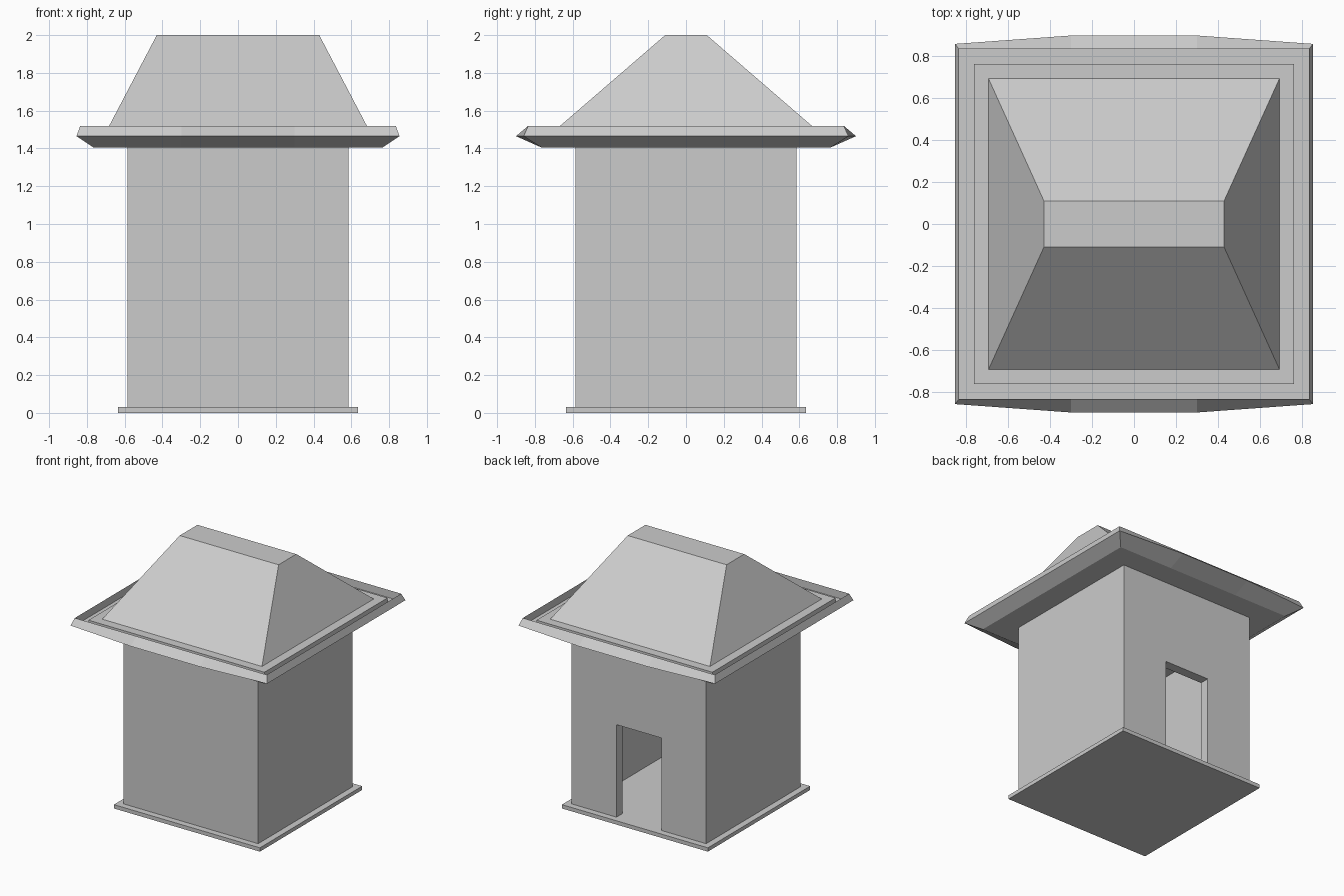
import bpy
import bmesh

if "Cube" in bpy.data.objects:
    bpy.data.objects.remove(bpy.data.objects["Cube"])


def loft(name, rings):
    """Skin equal-length closed rings of points and cap both ends."""
    bm = bmesh.new()
    loops = [[bm.verts.new(p) for p in ring] for ring in rings]
    n = len(loops[0])
    for a, b in zip(loops, loops[1:]):
        for i in range(n):
            j = (i + 1) % n
            bm.faces.new((a[i], a[j], b[j], b[i]))
    bm.faces.new(loops[0][::-1])
    bm.faces.new(loops[-1])
    bmesh.ops.recalc_face_normals(bm, faces=bm.faces)
    mesh = bpy.data.meshes.new(name)
    bm.to_mesh(mesh)
    bm.free()
    obj = bpy.data.objects.new(name, mesh)
    bpy.context.collection.objects.link(obj)
    return obj


def rect(x0, x1, y0, y1, z):
    return [(x0, y0, z), (x1, y0, z), (x1, y1, z), (x0, y1, z)]


def box(name, x0, x1, y0, y1, z0, z1):
    return loft(name, [rect(x0, x1, y0, y1, z0), rect(x0, x1, y0, y1, z1)])


def eave_ring(x, y, y_mid, z):
    """Rectangle whose front and back edges can bow outward."""
    half = [(-x, -y, z), (-0.3, -y_mid, z), (0.3, -y_mid, z), (x, -y, z)]
    return half + [(-px, -py, z) for px, py, _ in half]


def cut(target, cutter):
    """Subtract the cutter, then remove it."""
    mod = target.modifiers.new("cut", 'BOOLEAN')
    mod.operation = 'DIFFERENCE'
    mod.solver = 'EXACT'
    mod.object = cutter
    cutter.hide_render = True
    bpy.ops.object.select_all(action='DESELECT')
    bpy.context.view_layer.objects.active = target
    target.select_set(True)
    bpy.ops.object.modifier_apply(modifier=mod.name)
    bpy.data.objects.remove(cutter, do_unlink=True)


# Floor plate
P = 0.635
box("floor_plate", -P, P, -P, P, 0, 0.03)

# Hollow walls with a doorway in the back
W, R = 0.585, 0.51
walls = box("walls", -W, W, -W, W, 0.03, 1.41)
cut(walls, box("room_cutter", -R, R, -R, R, -0.1, 1.26))
cut(walls, box("door_cutter", -0.195, 0.195, 0.4, 0.7, -0.1, 0.757))

# Eave: flared underside, bowed lip, gutter and raised deck
eave_profile = [
    (0.765, 0.765, 0.765, 1.405),
    (0.855, 0.86, 0.90, 1.465),
    (0.835, 0.835, 0.835, 1.52),
    (0.835, 0.835, 0.835, 1.46),
    (0.765, 0.765, 0.765, 1.46),
    (0.765, 0.765, 0.765, 1.495),
]
loft("eave", [eave_ring(*p) for p in eave_profile])

# Hipped roof with a flat ridge
B = 0.695
loft("hipped_roof", [rect(-B, B, -B, B, 1.495),
                     rect(-0.43, 0.43, -0.11, 0.11, 2.0)])
